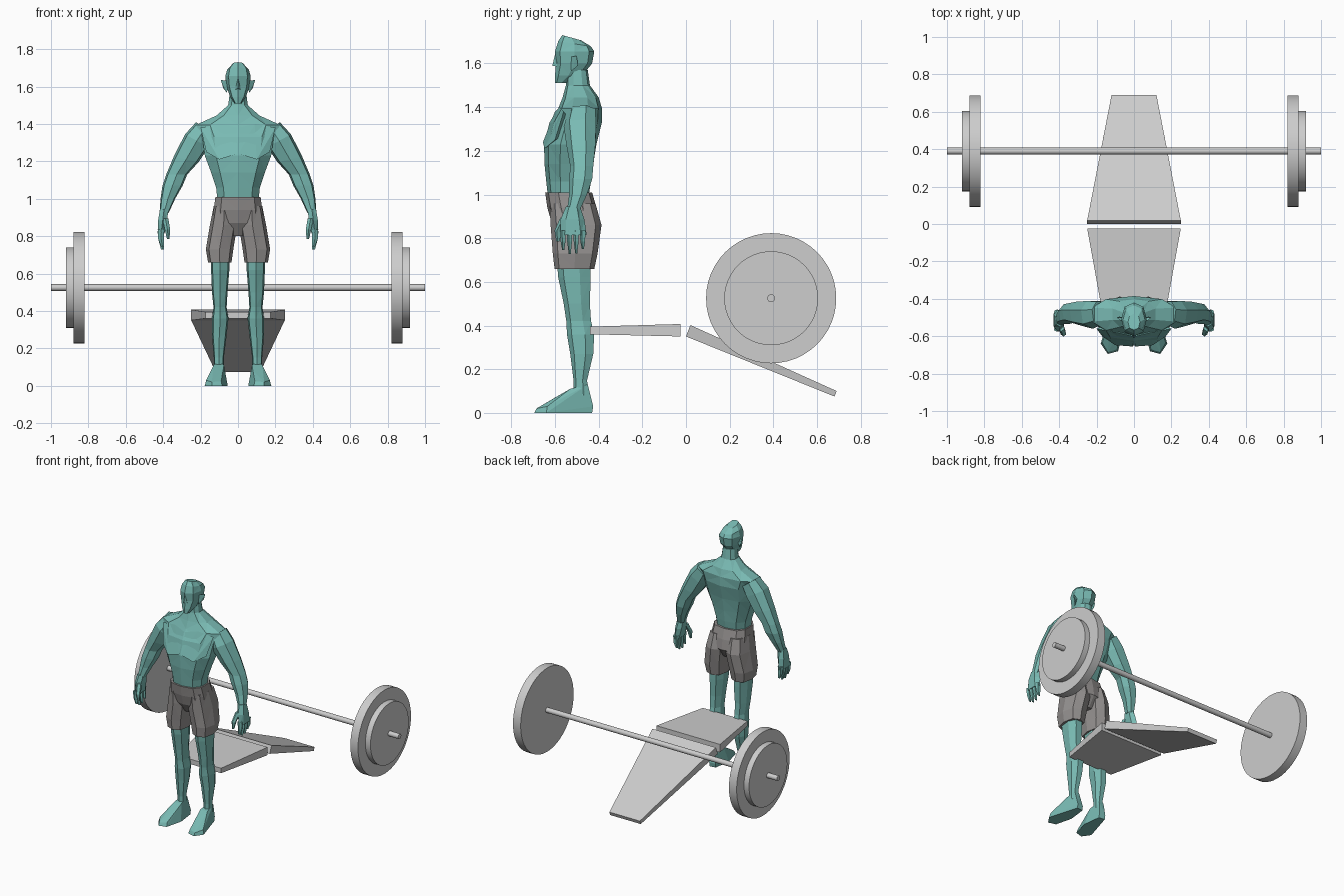
import bpy, bmesh, math
from mathutils import Vector


def material(name, rgb):
    m = bpy.data.materials.new(name)
    m.diffuse_color = (*rgb, 1)
    return m


SKIN = material("teal skin", (0.19, 0.49, 0.45))
CLOTH = material("shorts grey", (0.30, 0.285, 0.28))
METAL = material("light grey", (0.61, 0.61, 0.61))


def finish(bm, name, mat, mirror=False, smooth=False):
    bmesh.ops.recalc_face_normals(bm, faces=bm.faces)
    me = bpy.data.meshes.new(name)
    bm.to_mesh(me)
    bm.free()
    ob = bpy.data.objects.new(name, me)
    bpy.context.collection.objects.link(ob)
    me.materials.append(mat)
    if mirror:
        ob.modifiers.new("mirror", "MIRROR")
    if smooth:
        bpy.ops.object.select_all(action='DESELECT')
        ob.select_set(True)
        bpy.context.view_layer.objects.active = ob
        bpy.ops.object.shade_smooth_by_angle(angle=math.radians(35))
    return ob


def loft(name, rings, mat, n=8, power=0.85, mirror=False):
    """Ring: x_min, x_max, y_front, y_back, z, [outer rise], [front rise]."""
    bm = bmesh.new()
    loops = []
    for x0, x1, yf, yb, z, *tilt in rings:
        tx, ty = (tilt + [0, 0])[:2]
        loop = []
        for i in range(n):
            a = 2 * math.pi * i / n
            s, c = math.sin(a), math.cos(a)
            s = math.copysign(abs(s) ** power, s)
            c = math.copysign(abs(c) ** power, c)
            loop.append(bm.verts.new(((x0 + x1) / 2 + s * (x1 - x0) / 2,
                                      (yf + yb) / 2 - c * (yb - yf) / 2,
                                      z + tx * s + ty * c)))
        loops.append(loop)
    for a, b in zip(loops, loops[1:]):
        for i in range(n):
            j = (i + 1) % n
            bm.faces.new((a[i], a[j], b[j], b[i]))
    bm.faces.new(loops[0])
    bm.faces.new(loops[-1])
    bmesh.ops.triangulate(bm, faces=bm.faces[:])
    return finish(bm, name, mat, mirror)


def centred(rings):
    return [(-r[0], *r) for r in rings]


def hull(name, points, mat, mirror=False):
    bm = bmesh.new()
    for p in points:
        bm.verts.new(p)
    res = bmesh.ops.convex_hull(bm, input=bm.verts[:])
    bmesh.ops.delete(bm, geom=[v for v in res["geom_interior"]
                               if isinstance(v, bmesh.types.BMVert)], context='VERTS')
    return finish(bm, name, mat, mirror)


def disc(name, x0, x1, radius, sides, mirror=False):
    """Cylinder lying along x on the bar axis."""
    bm = bmesh.new()
    bmesh.ops.create_cone(bm, cap_ends=True, segments=sides, radius1=radius,
                          radius2=radius, depth=x1 - x0)
    for v in bm.verts:
        v.co = Vector((v.co.z + (x0 + x1) / 2, v.co.x + 0.39, v.co.y + 0.525))
    return finish(bm, name, METAL, mirror, smooth=True)


# Barbell
disc("bar", -1, 1, 0.018, 16)
disc("large_plate", 0.82, 0.88, 0.298, 48, True)
disc("small_plate", 0.88, 0.92, 0.215, 48, True)


# Bench: tapered seat and sloping backrest
def board(name, ends):
    hull(name, [(s * w, y, z) for w, y, z in ends for s in (-1, 1)], METAL)


board("bench_seat", [(0.25, -0.025, 0.407), (0.25, -0.025, 0.35),
                     (0.175, -0.44, 0.395), (0.175, -0.44, 0.36)])
board("bench_back", [(0.25, 0.02, 0.402), (0.25, 0.0, 0.35),
                     (0.12, 0.69, 0.10), (0.12, 0.68, 0.075)])

# Torso and neck
loft("torso", centred([
    (0.112, -0.63, -0.45, 0.97), (0.122, -0.64, -0.435, 1.06),
    (0.15, -0.648, -0.425, 1.14), (0.185, -0.65, -0.41, 1.23),
    (0.20, -0.625, -0.385, 1.33), (0.235, -0.585, -0.385, 1.395),
    (0.12, -0.565, -0.40, 1.445), (0.055, -0.55, -0.44, 1.50),
    (0.045, -0.545, -0.45, 1.57)]), SKIN, n=10)

# Chest muscles
hull("chest", [(0.005, -0.60, 1.38), (0.005, -0.655, 1.24), (0.10, -0.648, 1.21),
               (0.17, -0.60, 1.25), (0.20, -0.56, 1.38), (0.09, -0.58, 1.40),
               (0.08, -0.50, 1.30)], SKIN, True)

# Head, nose and ears
loft("head", centred([
    (0.018, -0.60, -0.545, 1.51), (0.042, -0.60, -0.475, 1.545),
    (0.062, -0.595, -0.43, 1.60), (0.068, -0.60, -0.42, 1.655),
    (0.058, -0.585, -0.435, 1.69, 0, 0.012),
    (0.032, -0.567, -0.48, 1.718, 0, 0.012)]), SKIN)
hull("nose", [(0, -0.598, 1.65), (0, -0.612, 1.59), (0.014, -0.59, 1.585),
              (-0.014, -0.59, 1.585), (0, -0.57, 1.61)], SKIN)
hull("ear", [(0.055, -0.53, 1.63), (0.092, -0.50, 1.635), (0.078, -0.495, 1.59),
             (0.058, -0.525, 1.565), (0.058, -0.50, 1.61)], SKIN, True)

# Arms
loft("arm", [
    (0.13, 0.225, -0.54, -0.41, 1.375, 0.035), (0.155, 0.285, -0.56, -0.405, 1.31, 0.035),
    (0.21, 0.345, -0.545, -0.41, 1.21, 0.015), (0.27, 0.385, -0.53, -0.42, 1.13),
    (0.295, 0.405, -0.535, -0.425, 1.07), (0.335, 0.415, -0.535, -0.45, 1.0),
    (0.37, 0.42, -0.545, -0.485, 0.925)], SKIN, n=7, mirror=True)

# Hands
loft("palm", [
    (0.37, 0.42, -0.55, -0.485, 0.945), (0.375, 0.43, -0.575, -0.465, 0.885),
    (0.39, 0.432, -0.575, -0.455, 0.815)], SKIN, n=6, mirror=True)
for i, tip in enumerate((0.745, 0.728, 0.73, 0.75)):
    y = -0.562 + i * 0.03
    loft("finger_%d" % (i + 1), [
        (0.393, 0.43, y - 0.014, y + 0.014, 0.835),
        (0.395, 0.427, y - 0.012, y + 0.012, 0.785),
        (0.395, 0.412, y - 0.005, y + 0.005, tip)], SKIN, n=5, mirror=True)
loft("thumb", [
    (0.372, 0.405, -0.575, -0.53, 0.895), (0.362, 0.392, -0.602, -0.565, 0.835),
    (0.366, 0.38, -0.594, -0.578, 0.785)], SKIN, n=5, mirror=True)

# Shorts
loft("shorts_waist", centred([
    (0.125, -0.645, -0.43, 1.01), (0.135, -0.635, -0.41, 0.94),
    (0.135, -0.615, -0.40, 0.87), (0.07, -0.57, -0.45, 0.80)]), CLOTH, n=10, power=0.7)
loft("shorts_leg", [
    (0.015, 0.13, -0.625, -0.415, 0.96), (0.004, 0.15, -0.62, -0.387, 0.86),
    (0.025, 0.172, -0.61, -0.405, 0.73), (0.035, 0.16, -0.602, -0.42, 0.66)],
    CLOTH, power=0.75, mirror=True)

# Legs
loft("leg", [
    (0.045, 0.148, -0.592, -0.43, 0.70), (0.045, 0.145, -0.585, -0.43, 0.62),
    (0.055, 0.14, -0.56, -0.435, 0.50), (0.06, 0.132, -0.548, -0.43, 0.42),
    (0.05, 0.14, -0.545, -0.415, 0.36), (0.06, 0.14, -0.53, -0.42, 0.27),
    (0.075, 0.13, -0.515, -0.45, 0.15), (0.075, 0.13, -0.515, -0.445, 0.08)],
    SKIN, n=7, mirror=True)

# Feet
hull("foot", [
    (0.075, -0.53, 0.11), (0.13, -0.53, 0.11), (0.085, -0.45, 0.13), (0.12, -0.45, 0.13),
    (0.07, -0.43, 0.03), (0.115, -0.425, 0.03), (0.07, -0.435, 0.0), (0.115, -0.43, 0.0),
    (0.055, -0.56, 0.0), (0.085, -0.68, 0.0), (0.14, -0.695, 0.0), (0.178, -0.64, 0.0),
    (0.09, -0.67, 0.025), (0.14, -0.685, 0.02), (0.17, -0.635, 0.03),
    (0.09, -0.60, 0.07), (0.135, -0.60, 0.065)], SKIN, True)
